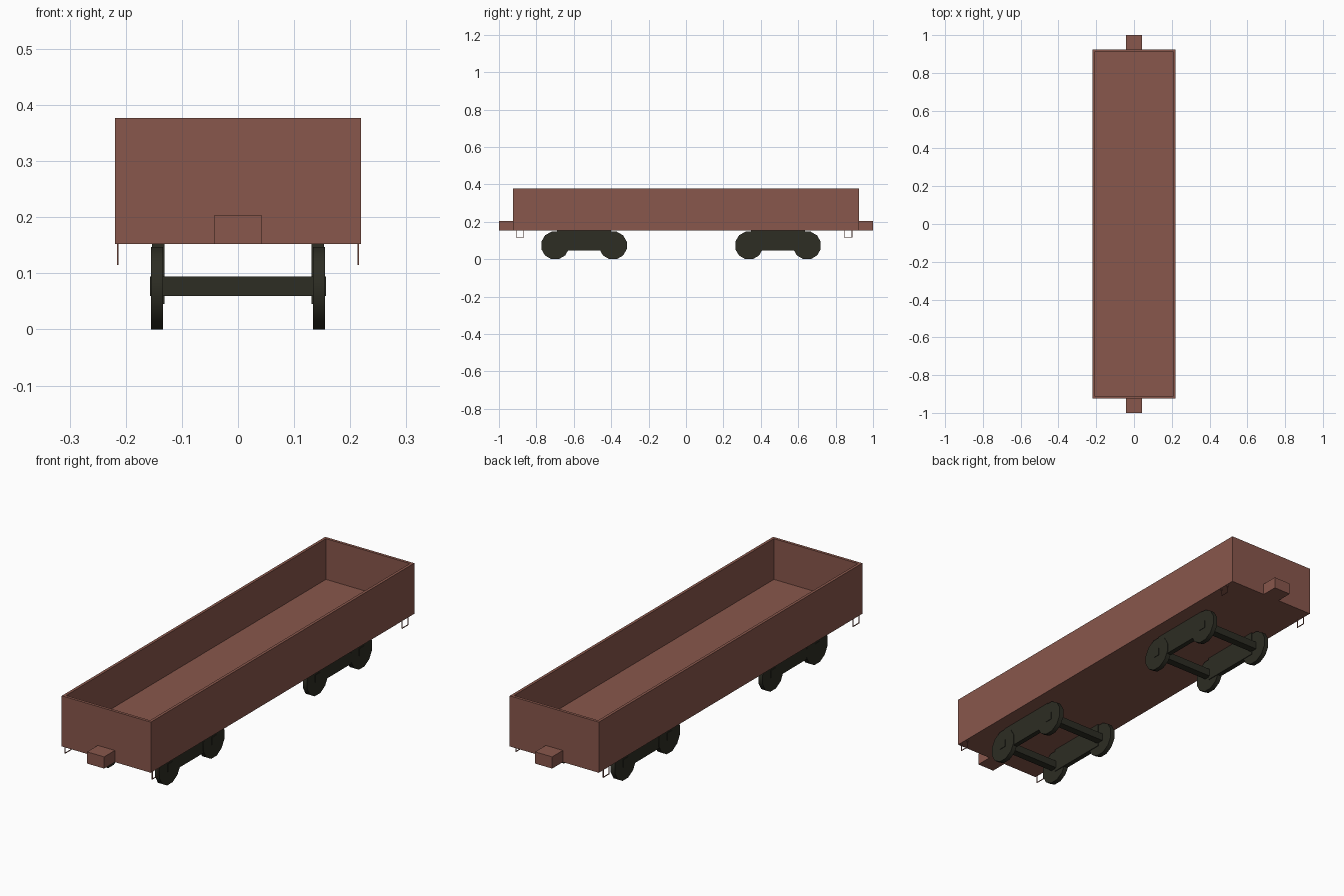
import bpy, bmesh, math
from mathutils import Matrix

if "Cube" in bpy.data.objects:
    bpy.data.objects.remove(bpy.data.objects["Cube"])


def material(name, rgb):
    m = bpy.data.materials.new(name)
    m.diffuse_color = (*rgb, 1)
    m.use_nodes = True
    m.node_tree.nodes["Principled BSDF"].inputs["Base Color"].default_value = m.diffuse_color
    return m


RUST = material("rust brown", (0.25, 0.095, 0.072))
IRON = material("dark iron", (0.026, 0.026, 0.017))


def finish(bm, name, mat):
    me = bpy.data.meshes.new(name)
    bm.to_mesh(me)
    bm.free()
    me.materials.append(mat)
    ob = bpy.data.objects.new(name, me)
    bpy.context.collection.objects.link(ob)
    return ob


def box(name, x, y, z, mat):
    """Box from (min, max) pairs."""
    bm = bmesh.new()
    size = [b - a for a, b in (x, y, z)]
    mid = [(a + b) / 2 for a, b in (x, y, z)]
    bmesh.ops.create_cube(bm, size=1, matrix=Matrix.Translation(mid) @ Matrix.Diagonal((*size, 1)))
    return finish(bm, name, mat)


# Open wagon body: box with its top inset and pushed down to the floor
BASE, TOP, FLOOR = 0.152, 0.377, 0.196
bm = bmesh.new()
bmesh.ops.create_cube(bm, size=1, matrix=Matrix.Translation((0, 0, (BASE + TOP) / 2))
                      @ Matrix.Diagonal((0.438, 1.85, TOP - BASE, 1)))
lid = max(bm.faces, key=lambda f: f.calc_center_median().z)
bmesh.ops.inset_region(bm, faces=[lid], thickness=0.018)
well = bmesh.ops.extrude_face_region(bm, geom=[lid])
bmesh.ops.translate(bm, vec=(0, 0, FLOOR - TOP),
                    verts=[v for v in well["geom"] if isinstance(v, bmesh.types.BMVert)])
if lid.is_valid:
    bmesh.ops.delete(bm, geom=[lid], context='FACES_ONLY')
bmesh.ops.recalc_face_normals(bm, faces=bm.faces)
finish(bm, "wagon_body", RUST)

# Coupler blocks at both ends
box("front_coupler", (-0.042, 0.042), (-1.0, -0.925), (BASE, 0.204), RUST)
box("rear_coupler", (-0.042, 0.042), (0.925, 1.0), (BASE, 0.204), RUST)

# Thin U-shaped corner steps
T = 0.003
for x in (-0.2145, 0.2145):
    for y0, y1 in ((-0.91, -0.866), (0.845, 0.889)):
        xs = (x - T / 2, x + T / 2)
        box("step_hanger", xs, (y0, y0 + T), (0.115, BASE), RUST)
        box("step_hanger", xs, (y1 - T, y1), (0.115, BASE), RUST)
        box("step_tread", xs, (y0, y1), (0.115, 0.115 + T), RUST)

# Bogies: wheels, square axles and side frames
R = 0.076
for yc in (-0.545, 0.492):
    for y in (yc - 0.155, yc + 0.155):
        box("axle", (-0.157, 0.157), (y - 0.017, y + 0.017), (0.06, 0.094), IRON)
        for x in (-0.1445, 0.1445):
            bm = bmesh.new()
            bmesh.ops.create_cone(
                bm, cap_ends=True, segments=12, radius1=R, radius2=R, depth=0.021,
                matrix=Matrix.Translation((x, y, R * math.cos(math.pi / 12)))
                @ Matrix.Rotation(math.pi / 2, 4, 'Y') @ Matrix.Rotation(math.pi / 12, 4, 'Z'))
            wheel = finish(bm, "wheel", IRON)
            bpy.ops.object.select_all(action='DESELECT')
            wheel.select_set(True)
            bpy.context.view_layer.objects.active = wheel
            bpy.ops.object.shade_smooth_by_angle(angle=math.radians(40))
    for s in (-1, 1):
        box("side_frame", sorted((s * 0.131, s * 0.153)), (yc - 0.145, yc + 0.145),
            (0.045, BASE), IRON)
